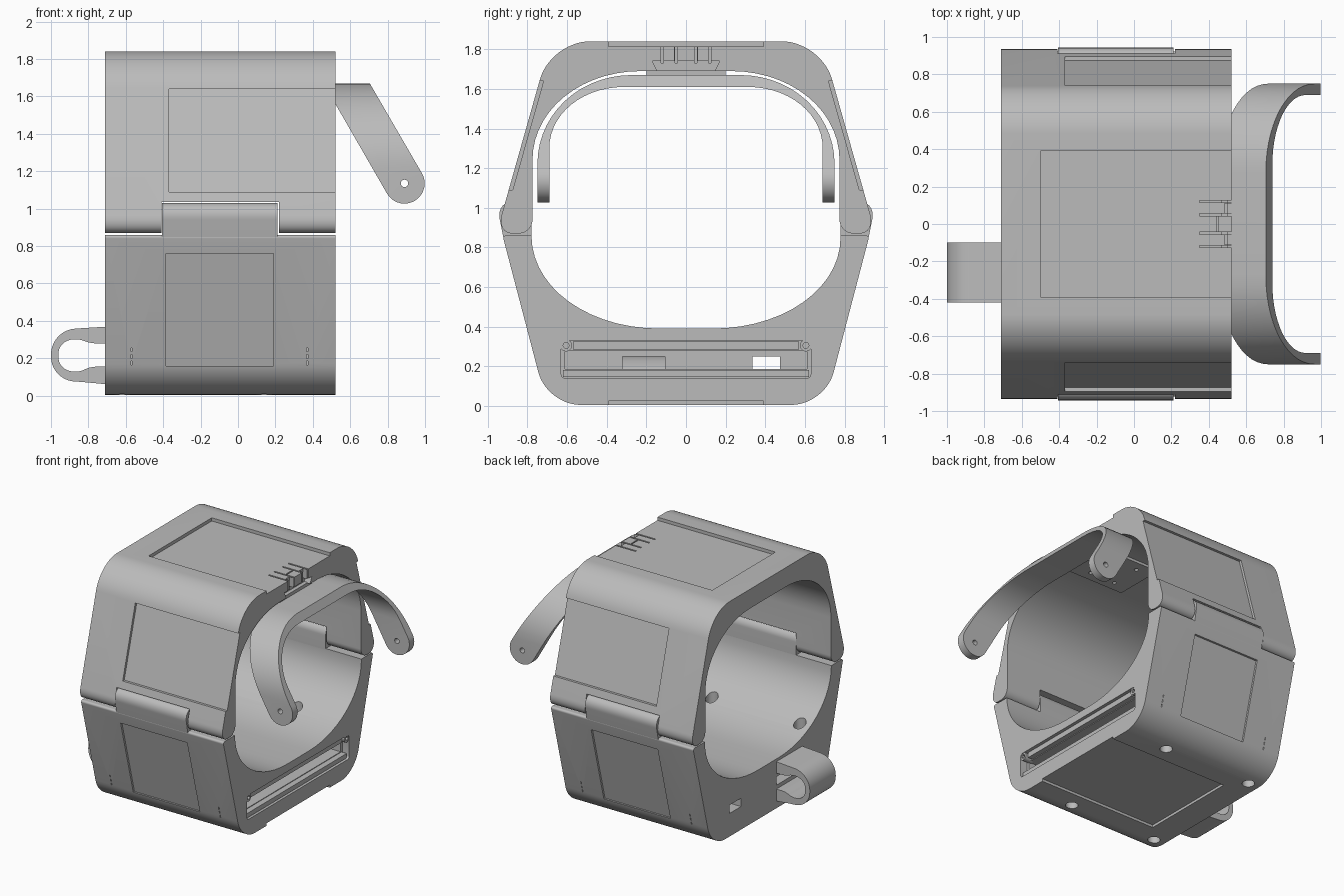
import bpy, bmesh, math

if "Cube" in bpy.data.objects:
    bpy.data.objects.remove(bpy.data.objects["Cube"])

grey = bpy.data.materials.new("plain_grey")
grey.use_nodes = True
colour = (0.5, 0.5, 0.5, 1)
grey.diffuse_color = colour
grey.node_tree.nodes["Principled BSDF"].inputs["Base Color"].default_value = colour

X0, X1 = -0.71, 0.52          # ends of the shell
TAB0, TAB1 = -0.41, 0.22      # hinge tab span


def rounded(corners, n=14):
    """Outline from corners (u, v) or (u, v, length before, length after)."""
    out = []
    for i, c in enumerate(corners):
        if len(c) == 2:
            out.append(c)
            continue
        p, q = corners[i - 1], corners[(i + 1) % len(corners)]
        ends = []
        for other, length in ((p, c[2]), (q, c[3])):
            du, dv = other[0] - c[0], other[1] - c[1]
            f = length / math.hypot(du, dv)
            ends.append((c[0] + du * f, c[1] + dv * f))
        a, b = ends
        ha = [a[k] + (c[k] - a[k]) * 0.56 for k in (0, 1)]
        hb = [b[k] + (c[k] - b[k]) * 0.56 for k in (0, 1)]
        for j in range(n + 1):
            t = j / n
            s = 1 - t
            out.append(tuple(s**3 * a[k] + 3 * s * s * t * ha[k]
                             + 3 * s * t * t * hb[k] + t**3 * b[k] for k in (0, 1)))
    return out


def mirrored(half):
    """Complete a half outline, right side first, across the centre."""
    return half + [(-c[0], c[1]) + tuple(reversed(c[2:])) for c in reversed(half)]


def prism(name, pts, axis, lo, hi):
    place = {"x": lambda u, v, w: (w, u, v),
             "y": lambda u, v, w: (u, w, v),
             "z": lambda u, v, w: (u, v, w)}[axis]
    bm = bmesh.new()
    face = bm.faces.new([bm.verts.new(place(u, v, lo)) for u, v in pts])
    top = bmesh.ops.extrude_face_region(bm, geom=[face])["geom"]
    bmesh.ops.translate(bm, vec=place(0, 0, hi - lo),
                        verts=[g for g in top if isinstance(g, bmesh.types.BMVert)])
    bmesh.ops.recalc_face_normals(bm, faces=bm.faces)
    mesh = bpy.data.meshes.new(name)
    bm.to_mesh(mesh)
    bm.free()
    mesh.materials.append(grey)
    ob = bpy.data.objects.new(name, mesh)
    bpy.context.collection.objects.link(ob)
    return ob


def rect(u0, u1, v0, v1):
    return [(u0, v0), (u1, v0), (u1, v1), (u0, v1)]


def box(name, x, y, z):
    return prism(name, rect(*y, *z), "x", *x)


def circle(u, v, r, n=24):
    return [(u + r * math.cos(math.tau * i / n), v + r * math.sin(math.tau * i / n))
            for i in range(n)]


def combine(target, tool, op="DIFFERENCE"):
    mod = target.modifiers.new("combine", "BOOLEAN")
    mod.operation, mod.solver, mod.object = op, "EXACT", tool
    bpy.context.view_layer.objects.active = target
    bpy.ops.object.modifier_apply(modifier=mod.name)
    bpy.data.objects.remove(tool)


def cut_box(target, x, y, z):
    combine(target, box("cutter", x, y, z))


def side_recess(target, x, low, high, s, depth=0.02):
    """Sunken panel on a sloping side; low and high are (y, z) on the surface."""
    pts = [(low[0] + 0.1, low[1]), (low[0] - depth, low[1]),
           (high[0] - depth, high[1]), (high[0] + 0.1, high[1])]
    combine(target, prism("cutter", [(s * u, v) for u, v in pts], "x", *x))


# Upper shell: an arch with hinge ears at its feet
outer = [(0.775, 0.87, 0.07, 0.07), (0.957, 0.87, 0.08, 0.1), (0.683, 1.84, 0.2, 0.2)]
inner = [(-0.775, 1.69, 0.45, 0.55), (0.775, 1.69, 0.55, 0.45)]
upper = prism("upper_shell", rounded(mirrored(outer) + inner), "x", X0, X1)
for s in (1, -1):
    cut_box(upper, (TAB0, TAB1), sorted((s * 0.6, s * 1.1)), (0.8, 1.035))
    side_recess(upper, (-0.37, 0.6), (0.895, 1.09), (0.739, 1.64), s)
cut_box(upper, (-0.5, 0.6), (-0.39, 0.39), (1.815, 1.9))

# Latch slits, windows and pocket in the top rim
for s in (1, -1):
    for y in (0.05, 0.12):
        cut_box(upper, (0.35, 0.6), (s * y - 0.006, s * y + 0.006), (1.73, 1.9))
    cut_box(upper, (0.485, 0.6), sorted((s * 0.06, s * 0.11)), (1.74, 1.9))
cut_box(upper, (0.44, 0.45), (-0.04, 0.04), (1.74, 1.9))
pocket = [(-0.13, 1.66), (0.13, 1.66), (0.17, 1.74), (-0.17, 1.74)]
combine(upper, prism("cutter", pocket, "x", 0.47, 0.6))

# Lower shell: a cradle with a smooth hollow
outer = [(0.78, 0.86), (0.926, 0.86, 0.02, 0.02), (0.702, 0.005, 0.17, 0.17)]
inner = [(-0.78, 0.39, 0.47, 0.65), (0.78, 0.39, 0.65, 0.46)]
lower = prism("lower_shell", rounded(mirrored(outer) + inner), "x", X0, X1)
for s in (1, -1):
    side_recess(lower, (-0.385, 0.19), (0.743, 0.16), (0.899, 0.76), s, 0.015)
    for x in (-0.57, 0.37):
        for z in (0.165, 0.2, 0.235):
            cut_box(lower, (x - 0.003, x + 0.003), sorted((s * 0.73, s * 1)), (z, z + 0.02))
    for x in (-0.62, 0.14):
        combine(lower, prism("cutter", circle(x, s * 0.52, 0.045), "z", -0.1, 0.8))
cut_box(lower, (-0.5, 0.6), (-0.39, 0.39), (-0.1, 0.025))

# Long slot in the open end, with two windows running right through
slot = rounded([(0.63, 0.14, 0.02, 0.02), (0.63, 0.33, 0.03, 0.03),
                (-0.63, 0.33, 0.03, 0.03), (-0.63, 0.14, 0.02, 0.02)], 5)
combine(lower, prism("cutter", slot, "x", 0.46, 0.6))
cut_box(lower, (0.36, 0.6), (-0.61, 0.61), (0.185, 0.28))
for y in ((0.335, 0.475), (-0.32, -0.105)):
    cut_box(lower, (-0.8, 0.6), y, (0.185, 0.25))

# Rail and screws in the slot
rail = box("slot_rail", (0.455, 0.5), (-0.57, 0.57), (0.285, 0.325))
ledge = box("slot_ledge", (0.455, 0.505), (-0.62, 0.62), (0.145, 0.18))
for s, side in ((1, "back"), (-1, "front")):
    screw = prism(side + "_screw", circle(s * 0.605, 0.305, 0.03), "x", 0.44, 0.515)
    combine(screw, prism("cutter", circle(s * 0.605, 0.305, 0.016, 6), "x", 0.49, 0.6))

    # Hinge tab rising from the lower shell
    tab = rounded([(0.78, 0.84), (0.92, 0.84), (0.958, 1.03, 0.09, 0.08),
                   (0.778, 1.03, 0.07, 0.07)])
    prism(side + "_hinge_tab", [(s * u, v) for u, v in tab], "x", TAB0 + 0.005, TAB1 - 0.008)

# Swinging arm: a bent band trimmed to a slanted strap with round ends
band = [(0.75, 0.95), (0.75, 1.67, 0.45, 0.48)]
band_inner = [(-0.69, 0.95), (-0.69, 1.61, 0.31, 0.38), (0.69, 1.61, 0.38, 0.31), (0.69, 0.95)]
arm = prism("swing_arm", rounded(mirrored(band) + band_inner), "x", 0.4, 1.1)
strap = [(0.44, 1.7), (0.687, 1.7)]
for i in range(19):
    a = math.radians(30 - i * 10)
    strap.append((0.89 + 0.108 * math.cos(a), 1.135 + 0.108 * math.sin(a)))
combine(arm, prism("cutter", strap, "y", -1, 1), "INTERSECT")
combine(arm, prism("cutter", circle(0.89, 1.135, 0.02, 16), "y", -1, 1))

# Drilled mounting plate under the roof of the arch
plate = box("mounting_plate", (-0.05, 0.5), (-0.2, 0.2), (1.67, 1.695))
for x in (0.08, 0.3):
    for y in (-0.12, 0.12):
        combine(plate, prism("cutter", circle(x, y, 0.015, 12), "z", 1.6, 1.69))

# Strap loop on the closed end
loop = rounded([(-0.69, 0.37), (-0.85, 0.36, 0.02, 0.02), (-1.0, 0.35, 0.13, 0.13),
                (-1.0, 0.08, 0.13, 0.13), (-0.85, 0.075, 0.02, 0.02), (-0.69, 0.06),
                (-0.69, 0.155), (-0.79, 0.155, 0.03, 0.03), (-0.84, 0.13, 0.02, 0.02),
                (-0.96, 0.125, 0.09, 0.08), (-0.96, 0.305, 0.08, 0.09),
                (-0.84, 0.3, 0.02, 0.02), (-0.79, 0.28, 0.03, 0.03), (-0.69, 0.28)], 10)
prism("strap_loop", loop, "y", -0.42, -0.1)

# Smooth curves, crisp edges
bpy.ops.object.select_all(action="DESELECT")
for ob in bpy.context.collection.objects:
    if ob.type == "MESH":
        ob.select_set(True)
        bpy.context.view_layer.objects.active = ob
bpy.ops.object.shade_smooth_by_angle(angle=math.radians(30))
